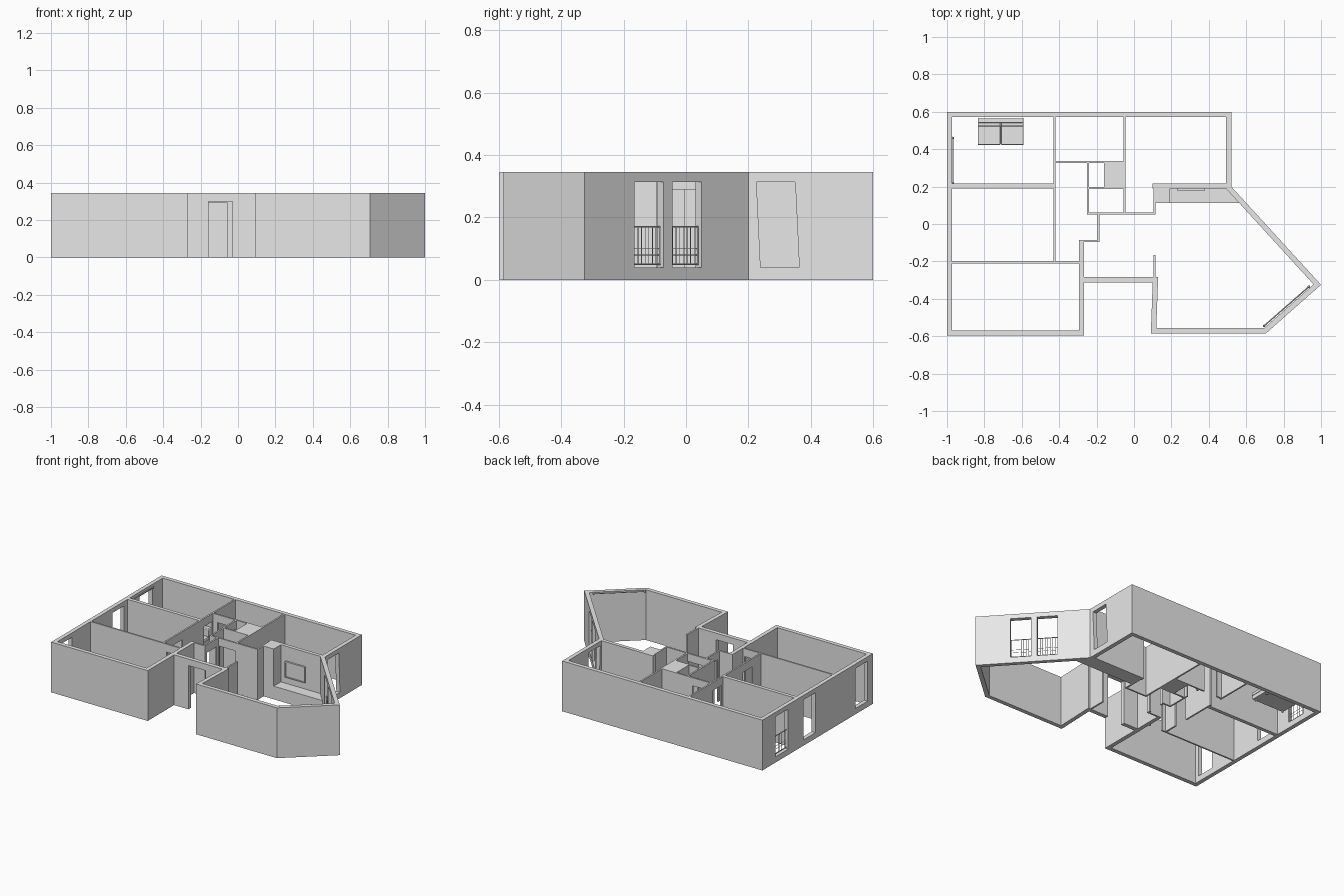
import bpy, bmesh, math
from mathutils import Vector, Matrix

if "Cube" in bpy.data.objects:
    bpy.data.objects.remove(bpy.data.objects["Cube"])

H = 0.345          # wall height
T = 0.028          # outer wall thickness

plaster = bpy.data.materials.new("plain_grey")
plaster.diffuse_color = (0.8, 0.8, 0.8, 1)
plaster.use_nodes = True
plaster.node_tree.nodes["Principled BSDF"].inputs["Base Color"].default_value = plaster.diffuse_color


def finish(name, bm):
    bmesh.ops.recalc_face_normals(bm, faces=bm.faces)
    me = bpy.data.meshes.new(name)
    bm.to_mesh(me)
    bm.free()
    me.materials.append(plaster)
    ob = bpy.data.objects.new(name, me)
    bpy.context.collection.objects.link(ob)
    return ob


def prism(bm, side_a, side_b):
    """Solid between two matching quads."""
    a = [bm.verts.new(p) for p in side_a]
    b = [bm.verts.new(p) for p in side_b]
    bm.faces.new(a)
    bm.faces.new(b[::-1])
    for i in range(4):
        j = (i + 1) % 4
        bm.faces.new((a[j], a[i], b[i], b[j]))


def wall(name, a, b, a_in, b_in, holes=(), z0=0, z1=H, skew=0):
    """Wall from outer line a-b to inner line; holes are (start, end) along it."""
    a, b, a_in, b_in = map(Vector, (a, b, a_in, b_in))
    d = (b - a).normalized()
    L = (b - a).length
    n = Vector((d.y, -d.x))
    t = (a_in - a).dot(n)
    bm = bmesh.new()

    def outer(s):
        return a + d * s

    def inner(s):
        return a_in if s == 0 else b_in if s == L else outer(s) + n * t

    def piece(lo0, lo1, hi0, hi1, zl, zh):
        if zh - zl < 1e-5:
            return
        q = [(lo0, zl), (lo1, zl), (hi1, zh), (hi0, zh)]
        prism(bm, [(*outer(s), z) for s, z in q], [(*inner(s), z) for s, z in q])

    if not holes:
        piece(0, L, 0, L, 0, H)
    else:
        piece(0, L, 0, L, 0, z0)
        piece(0, L, 0, L, z1, H)
        lo = hi = 0
        for s0, s1 in sorted(holes):
            piece(lo, s0 + skew, hi, s0, z0, z1)
            lo, hi = s1 + skew, s1
        piece(lo, L, hi, L, z0, z1)
    return finish(name, bm)


def box(name, x0, x1, y0, y1, z0, z1, bevel=0):
    bm = bmesh.new()
    bmesh.ops.create_cube(bm, size=1, matrix=Matrix.Translation(
        ((x0 + x1) / 2, (y0 + y1) / 2, (z0 + z1) / 2))
        @ Matrix.Diagonal((x1 - x0, y1 - y0, z1 - z0, 1)))
    ob = finish(name, bm)
    if bevel:
        m = ob.modifiers.new("soft", 'BEVEL')
        m.width, m.segments = bevel, 2
    return ob


def add_bar(bm, p, q, r, seg=6):
    p, q = Vector(p), Vector(q)
    rot = (q - p).to_track_quat('Z', 'Y').to_matrix().to_4x4()
    bmesh.ops.create_cone(bm, cap_ends=True, segments=seg, radius1=r, radius2=r,
                          depth=(q - p).length, matrix=Matrix.Translation((p + q) / 2) @ rot)


# Outer walls: clockwise outline with mitred corners
P = [Vector(p) for p in [(-1, .6), (.52, .6), (.52, .2), (1, -.325), (.705, -.585),
                         (.09, -.585), (.1, -.312), (-.267, -.312), (-.267, -.597), (-1, -.597)]]
N = len(P)
norm = []
for i in range(N):
    d = (P[(i + 1) % N] - P[i]).normalized()
    norm.append(Vector((d.y, -d.x)))
inn = [P[i] + (norm[i - 1] + norm[i]) * T / (1 + norm[i - 1].dot(norm[i])) for i in range(N)]

slope = (P[3] - P[2]).normalized()
bay = [((.2 - y1) / -slope.y, (.2 - y0) / -slope.y) for y0, y1 in ((-.165, -.072), (-.043, .05))]
left = [(y0 + .597, y1 + .597) for y0, y1 in ((.32, .46), (.025, .155), (-.54, -.41))]
openings = {1: dict(holes=[(.25, .374)], z0=.04, z1=.314, skew=-.013),
            2: dict(holes=bay, z0=.04, z1=.314),
            6: dict(holes=[(.13, .258)], z0=0, z1=.3),
            9: dict(holes=left, z0=.04, z1=.314)}
labels = ["back", "right", "bay", "bay_front", "living_front", "porch_right",
          "porch", "porch_left", "bedroom_front", "left"]
for i in range(N):
    j = (i + 1) % N
    wall(labels[i] + "_outer_wall", P[i], P[j], inn[i], inn[j], **openings.get(i, {}))


# Partitions: start, end, thickness, door spans along the length
def partition(name, a, b, t=.011, doors=()):
    a, b = Vector(a), Vector(b)
    d = (b - a).normalized()
    n = Vector((d.y, -d.x)) * t / 2
    wall(name, a - n, b - n, a + n, b + n, holes=doors, z1=.29)


partition("bedroom_divider_back", (-.975, .203), (-.42, .203), .025)
partition("bedroom_divider_front", (-.975, -.205), (-.267, -.205), doors=[(.58, .67)])
partition("corridor_wall", (-.425, .575), (-.425, -.205), doors=[(.255, .345), (.58, .68)])
partition("corridor_end_wall", (-.28, -.312), (-.28, -.085), .026)
partition("hall_step_wall", (-.29, -.09), (-.185, -.09))
partition("hall_side_wall", (-.19, -.09), (-.19, .055), doors=[(.02, .12)])
partition("hall_back_wall", (-.25, .055), (.115, .055), doors=[(.07, .195)])
partition("bath_side_wall", (-.245, .05), (-.245, .335), doors=[(.17, .26)])
partition("kitchen_front_wall", (-.425, .332), (-.045, .332), doors=[(.04, .14)])
partition("kitchen_side_wall", (-.05, .575), (-.05, .055))
partition("bath_divider", (-.245, .193), (-.05, .193))
partition("alcove_wall", (.11, .05), (.11, .115))
partition("living_stub_wall", (.109, -.32), (.109, -.165))
partition("living_back_wall", (.1, .203), (.51, .203), .025)

# Solid shaft, chimney column and hearth ledge
box("service_shaft", -.16, -.05, .193, .332, 0, H)
box("chimney_column", .105, .192, .113, .2, 0, H)
bm = bmesh.new()
foot = [(.19, .113), (.575, .113), (.51, .195), (.19, .195)]
prism(bm, [(*p, 0) for p in foot], [(*p, .09) for p in foot])
finish("hearth_ledge", bm)

# Framed panel above the ledge
box("wall_panel", .235, .375, .183, .192, .14, .24)
for k, (x0, x1, z0, z1) in enumerate([(.23, .38, .135, .142), (.23, .38, .238, .245),
                                      (.23, .237, .142, .238), (.373, .38, .142, .238)]):
    box("panel_frame_%d" % k, x0, x1, .178, .191, z0, z1)


# Window railings
def railing(name, a, b):
    a, b = Vector(a), Vector(b)
    bm = bmesh.new()
    for z, r in ((.05, .003), (.08, .0012), (.1, .0012), (.17, .003)):
        add_bar(bm, (*a, z), (*b, z), r)
    count = 9
    for i in range(count):
        p = a.lerp(b, i / (count - 1))
        add_bar(bm, (*p, .05), (*p, .17), .0012 if 0 < i < count - 1 else .0025)
    finish(name, bm)


for k, (s0, s1) in enumerate(bay):
    off = P[2] + norm[2] * .018
    railing("bay_railing_%d" % k, off + slope * s0, off + slope * s1)
railing("bedroom_railing", (-.985, .32), (-.985, .46))


# Curtain rods with round end knobs
def rod(name, a, b, z):
    bm = bmesh.new()
    add_bar(bm, (*a, z), (*b, z), .0035, 8)
    for e in (a, b):
        bmesh.ops.create_uvsphere(bm, u_segments=8, v_segments=6, radius=.007,
                                  matrix=Matrix.Translation((*e, z)))
    finish(name, bm)


rod("bay_curtain_rod", (.695, -.545), (.935, -.335), .338)
rod("bedroom_curtain_rod", (-.968, .22), (-.968, .46), .325)

# Two-seat sofa
box("sofa_base", -.835, -.59, .43, .565, .012, .04, .004)
box("sofa_back", -.835, -.59, .54, .568, .03, .11, .006)
for k, x in enumerate((-.835, -.7115)):
    box("sofa_seat_cushion_%d" % k, x, x + .1215, .422, .53, .04, .062, .006)
    box("sofa_back_cushion_%d" % k, x, x + .1215, .522, .545, .06, .108, .006)
for x in (-.825, -.61):
    for y in (.44, .545):
        box("sofa_foot", x, x + .01, y, y + .01, 0, .013)
